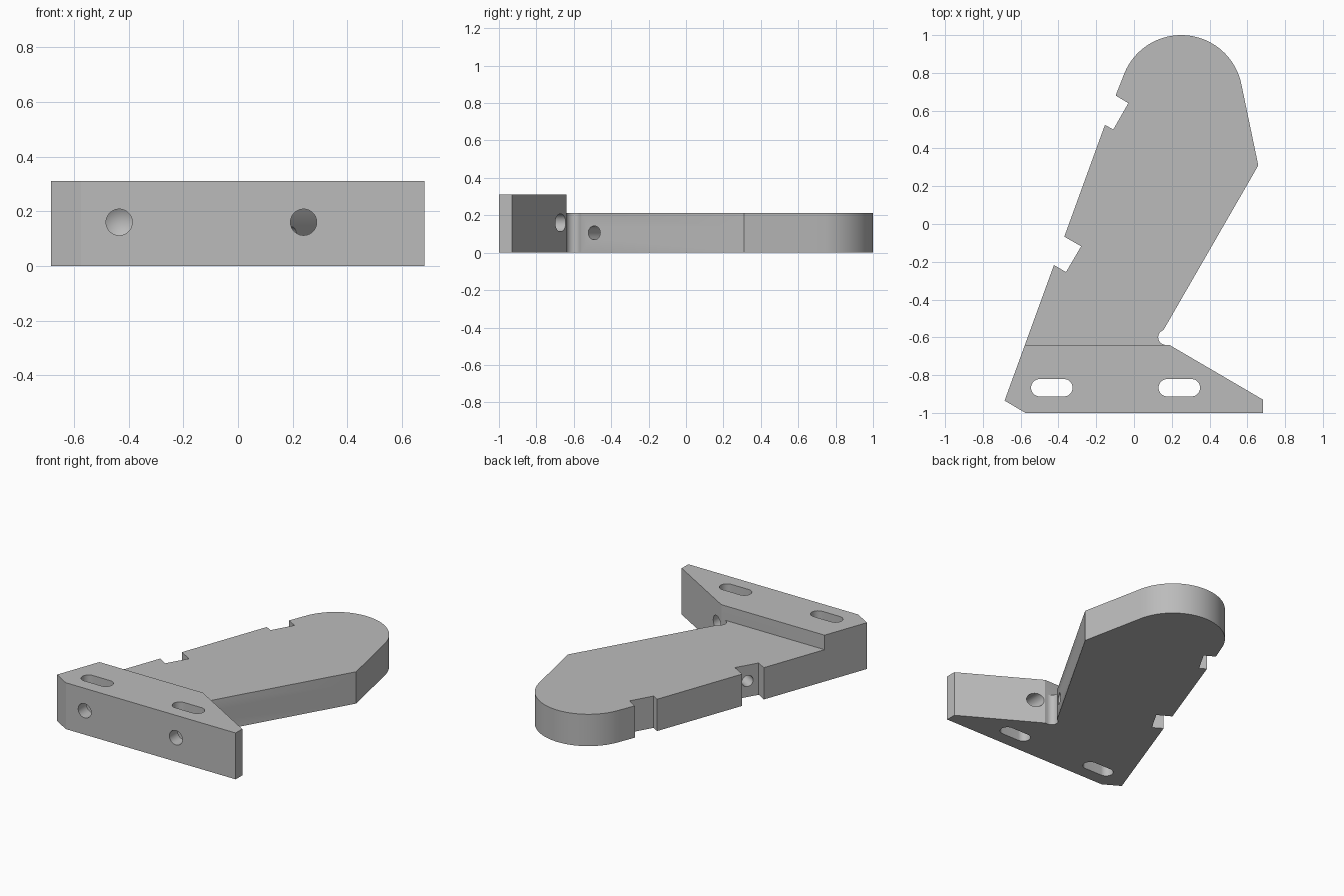
import bpy, bmesh
from math import radians, cos, sin, tan
from mathutils import Vector

old = bpy.data.objects.get("Cube")
if old:
    bpy.data.objects.remove(old, do_unlink=True)

grey = bpy.data.materials.new("machined_grey")
grey.use_nodes = True
COLOUR = (0.5, 0.5, 0.5, 1)
grey.diffuse_color = COLOUR
grey.node_tree.nodes["Principled BSDF"].inputs["Base Color"].default_value = COLOUR


def arc(cx, cy, r, start, end, n=24):
    angles = [radians(start + (end - start) * i / n) for i in range(n + 1)]
    return [(cx + r * cos(a), cy + r * sin(a)) for a in angles]


def finish(name, bm):
    bmesh.ops.recalc_face_normals(bm, faces=bm.faces)
    mesh = bpy.data.meshes.new(name)
    bm.to_mesh(mesh)
    bm.free()
    mesh.materials.append(grey)
    ob = bpy.data.objects.new(name, mesh)
    bpy.context.collection.objects.link(ob)
    return ob


def plate(name, outline, z0, z1):
    """Extrude a plan outline from z0 to z1."""
    bm = bmesh.new()
    face = bm.faces.new([bm.verts.new((x, y, z0)) for x, y in outline])
    up = bmesh.ops.extrude_face_region(bm, geom=[face])["geom"]
    verts = [v for v in up if isinstance(v, bmesh.types.BMVert)]
    bmesh.ops.translate(bm, verts=verts, vec=(0, 0, z1 - z0))
    return finish(name, bm)


def drill(name, start, end, r, tip=0.0):
    """Round cutter between two points, with an optional conical tip."""
    a, b = Vector(start), Vector(end)
    axis = b - a
    turn = axis.to_track_quat('Z', 'Y')
    bm = bmesh.new()
    bmesh.ops.create_cone(bm, cap_ends=True, segments=40, radius1=r, radius2=r,
                          depth=axis.length)
    if tip:
        cap = max(bm.faces, key=lambda f: f.calc_center_median().z)
        centre = bmesh.ops.poke(bm, faces=[cap])["verts"][0]
        centre.co.z += tip
    for v in bm.verts:
        v.co = turn @ v.co + (a + b) / 2
    return finish(name, bm)


def combine(target, tool, operation):
    mod = target.modifiers.new(tool.name, 'BOOLEAN')
    mod.operation, mod.solver, mod.object = operation, 'EXACT', tool
    bpy.ops.object.select_all(action='DESELECT')
    bpy.context.view_layer.objects.active = target
    target.select_set(True)
    bpy.ops.object.modifier_apply(modifier=mod.name)
    bpy.data.objects.remove(tool, do_unlink=True)


def left_edge(y):
    """Point on the sloping left side shared by foot and arm."""
    return (-0.685 + (y + 0.935) * tan(radians(20)), y)


FOOT_H, ARM_H, BACK = 0.31, 0.213, -0.64

# Tall foot
bracket = plate("bracket", [
    left_edge(-0.935), (-0.575, -1), (0.683, -1), (0.683, -0.93),
    (0.187, BACK), left_edge(BACK)], 0, FOOT_H)

# Lower arm with rounded end, two seat notches and a corner relief
arm_outline = [
    left_edge(BACK), left_edge(-0.217), (-0.36, -0.255), (-0.28, -0.118), left_edge(-0.067),
    left_edge(0.525), (-0.11, 0.5), (-0.03, 0.64), left_edge(0.68)]
arm_outline += arc(0.25, 0.675, 0.325, 160, 11, 40)
arm_outline += [(0.658, 0.31), (0.158, -0.558)]
arm_outline += arc(0.168, -0.6, 0.04, 115, 270, 16)
arm_outline += [(0.1, -0.75), (-0.5, -0.75)]
combine(bracket, plate("arm", arm_outline, 0, ARM_H), 'UNION')

# Pivot hole
combine(bracket, drill("pivot_hole", (0.25, 0.675, -0.1), (0.25, 0.675, 0.4), 0.082),
        'DIFFERENCE')

# Mounting slots through the foot
for x in (-0.435, 0.24):
    slot = arc(x + 0.064, -0.867, 0.046, -90, 90) + arc(x - 0.064, -0.867, 0.046, 90, 270)
    combine(bracket, plate("slot", slot, -0.1, 0.5), 'DIFFERENCE')

# Front holes: one blind with a conical end, one leaving by the sloping back
combine(bracket, drill("blind_hole", (-0.435, -1.1, 0.16), (-0.435, -0.72, 0.16), 0.048, 0.028),
        'DIFFERENCE')
combine(bracket, drill("through_hole", (0.24, -1.1, 0.16), (0.24, -0.6, 0.16), 0.048),
        'DIFFERENCE')

# Cross holes from the right side of the arm into each notch
across = Vector((-cos(radians(30)), sin(radians(30)), 0))
for x, y, length in ((0.196, -0.49, 0.65), (0.588, 0.185, 0.82)):
    start = Vector((x, y, ARM_H / 2))
    combine(bracket, drill("cross_hole", start - across * 0.06, start + across * length, 0.037),
            'DIFFERENCE')

bracket.select_set(True)
bpy.context.view_layer.objects.active = bracket
bpy.ops.object.shade_smooth_by_angle(angle=radians(25))
